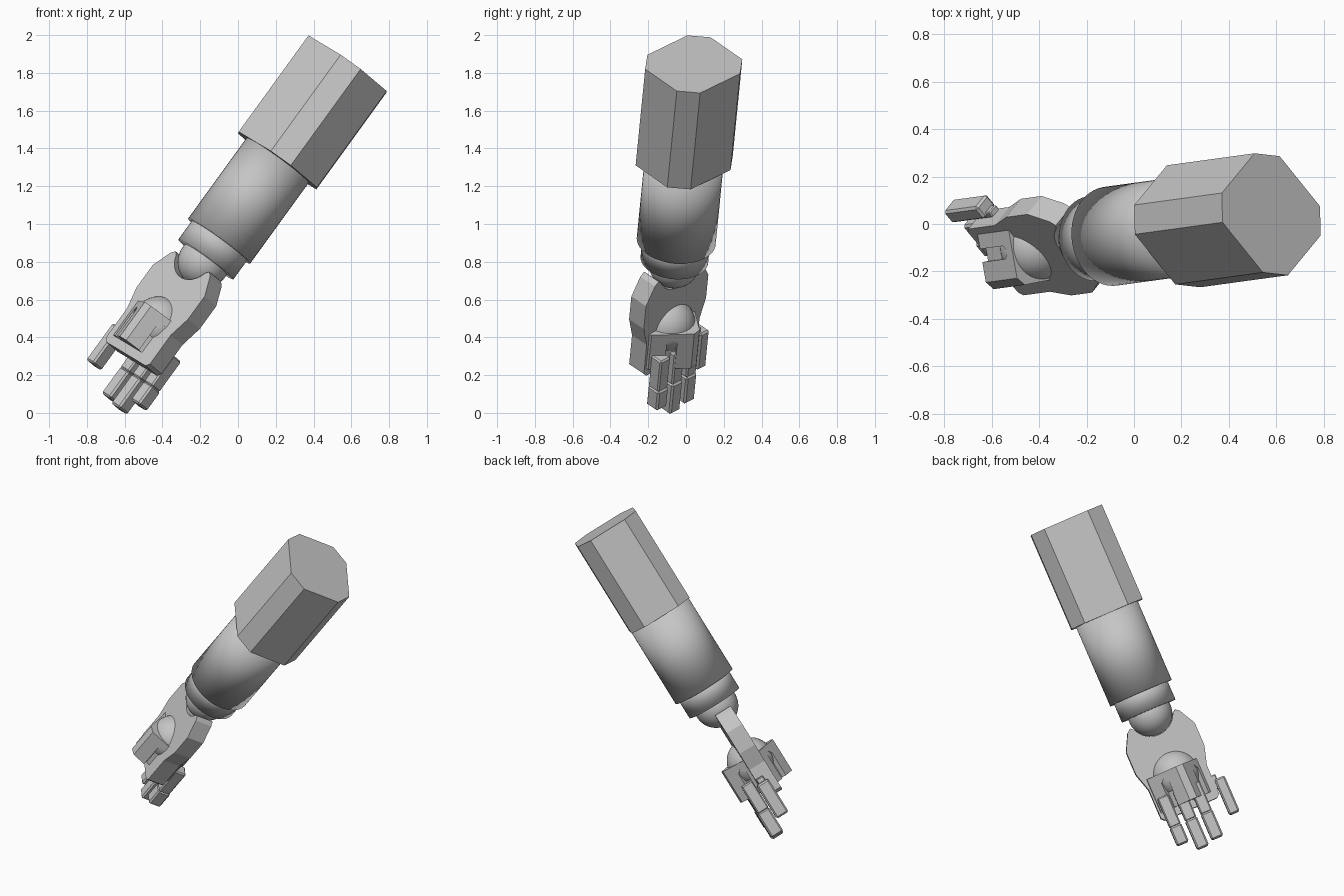
import bpy, bmesh, math
from mathutils import Matrix, Vector

if "Cube" in bpy.data.objects:
    bpy.data.objects.remove(bpy.data.objects["Cube"])

grey = bpy.data.materials.new("plain_grey")
grey.use_nodes = True
grey.diffuse_color = (0.56, 0.56, 0.56, 1)
grey.node_tree.nodes["Principled BSDF"].inputs["Base Color"].default_value = (0.56, 0.56, 0.56, 1)

# Arm frame: local z runs up the arm, origin at the centre of the shoulder end
W = Vector((0.585, 0.08, 0.807)).normalized()
U = Vector((W.z, 0, -W.x)).normalized()
V = W.cross(U)
ARM = Matrix.Translation((0.579, 0.041, 1.846)) @ Matrix((U, V, W)).transposed().to_4x4()
# Hand frame: x is the palm normal, y runs across the palm
HAND = ARM @ Matrix.Rotation(math.radians(44), 4, 'Z')


def finish(name, bm, frame, smooth=False):
    bmesh.ops.recalc_face_normals(bm, faces=bm.faces)
    for f in bm.faces:
        f.smooth = smooth
    mesh = bpy.data.meshes.new(name)
    bm.to_mesh(mesh)
    bm.free()
    mesh.materials.append(grey)
    obj = bpy.data.objects.new(name, mesh)
    obj.matrix_world = frame
    bpy.context.collection.objects.link(obj)
    return obj


def prism(name, outline, direction, frame):
    """Extrude a closed 3D outline along a direction."""
    bm = bmesh.new()
    face = bm.faces.new([bm.verts.new(p) for p in outline])
    res = bmesh.ops.extrude_face_region(bm, geom=[face], use_keep_orig=True)
    verts = [g for g in res["geom"] if isinstance(g, bmesh.types.BMVert)]
    bmesh.ops.translate(bm, verts=verts, vec=direction)
    return finish(name, bm, frame)


def cylinder(name, ru, rv, top, bottom):
    bm = bmesh.new()
    m = Matrix.Translation((0, 0, -(top + bottom) / 2)) @ Matrix.Diagonal((ru, rv, 1, 1))
    bmesh.ops.create_cone(bm, cap_ends=True, segments=48, radius1=1, radius2=1,
                          depth=bottom - top, matrix=m)
    return finish(name, bm, ARM, True)


def ball(name, radius, t, frame):
    bm = bmesh.new()
    bmesh.ops.create_uvsphere(bm, u_segments=32, v_segments=20, radius=radius,
                              matrix=Matrix.Translation((0, 0, -t)))
    return finish(name, bm, frame, True)


def box(name, n, q, top, bottom, wn, wq, bevel):
    bm = bmesh.new()
    m = Matrix.Translation((n, q, -(top + bottom) / 2)) @ Matrix.Diagonal((wn, wq, bottom - top, 1))
    bmesh.ops.create_cube(bm, size=1, matrix=m)
    bmesh.ops.bevel(bm, geom=bm.edges[:], offset=bevel, segments=1, affect='EDGES')
    return finish(name, bm, HAND)


# Upper arm shell: chamfered block, half the outline repeated by half a turn
half = [(-0.252, 0.09), (-0.072, 0.258), (0.058, 0.246), (0.256, 0.034)]
ring = half + [(-x, -y) for x, y in half]
prism("upper_arm_shell", [(x, y, 0) for x, y in ring], (0, 0, -0.632), ARM)

# Forearm sleeve, wrist collar and wrist ball
cylinder("forearm_sleeve", 0.203, 0.21, 0.6, 1.16)
cylinder("wrist_collar", 0.18, 0.18, 1.1, 1.28)
ball("wrist_ball", 0.138, 1.3, ARM)

# Palm plate with a round notch that cups the wrist ball
side = [(0.15, 1.335), (0.175, 1.355), (0.23, 1.46), (0.23, 1.61), (0.195, 1.73), (0.195, 1.92), (0.175, 1.94)]
notch = [(0.14 * math.cos(a), 1.3 + 0.14 * math.sin(a))
         for a in (math.pi * i / 16 for i in range(2, 15))]
outline = side + [(-q, t) for q, t in reversed(side)] + notch[::-1]
prism("palm_plate", [(-0.07, q, -t) for q, t in outline], (0.112, 0, 0), HAND)

# Knuckle dome and block, with four grooves cut in the block
ball("knuckle_dome", 0.147, 1.705, HAND)
BLOCK = HAND @ Matrix.Rotation(math.radians(-35), 4, 'Z')
corners = []
for k in range(4):
    turn = Matrix.Rotation(k * math.pi / 2, 3, 'Z')
    corners += [turn @ Vector((0.149, s * 0.115, -1.665)) for s in (-1, 1)]
block = prism("knuckle_block", corners, (0, 0, -0.225), BLOCK)
for k in range(4):
    frame = BLOCK @ Matrix.Rotation(k * math.pi / 2, 4, 'Z')
    tip = [(0.118, -0.028, -1.93), (0.118, -0.028, -1.725), (0.118, 0, -1.7),
           (0.118, 0.028, -1.725), (0.118, 0.028, -1.93)]
    cutter = prism("groove_cutter", tip, (0.1, 0, 0), frame)
    cutter.hide_render = True
    cutter.hide_set(True)
    cut = block.modifiers.new("groove", 'BOOLEAN')
    cut.object = cutter
    cut.operation = 'DIFFERENCE'
    cut.solver = 'EXACT'

# Three jointed fingers
for label, q, end in (("first", -0.135, 2.12), ("middle", -0.03, 2.19), ("last", 0.075, 2.17)):
    box(label + "_finger_base", 0.097, q, 1.8, 2.0, 0.078, 0.074, 0.008)
    box(label + "_finger_tip", 0.1, q, 1.995, end, 0.084, 0.078, 0.01)

# Thumb and its mount
box("thumb", 0.015, 0.235, 1.83, 2.07, 0.085, 0.068, 0.01)
box("thumb_mount", 0.015, 0.19, 1.8, 1.89, 0.05, 0.06, 0.005)
